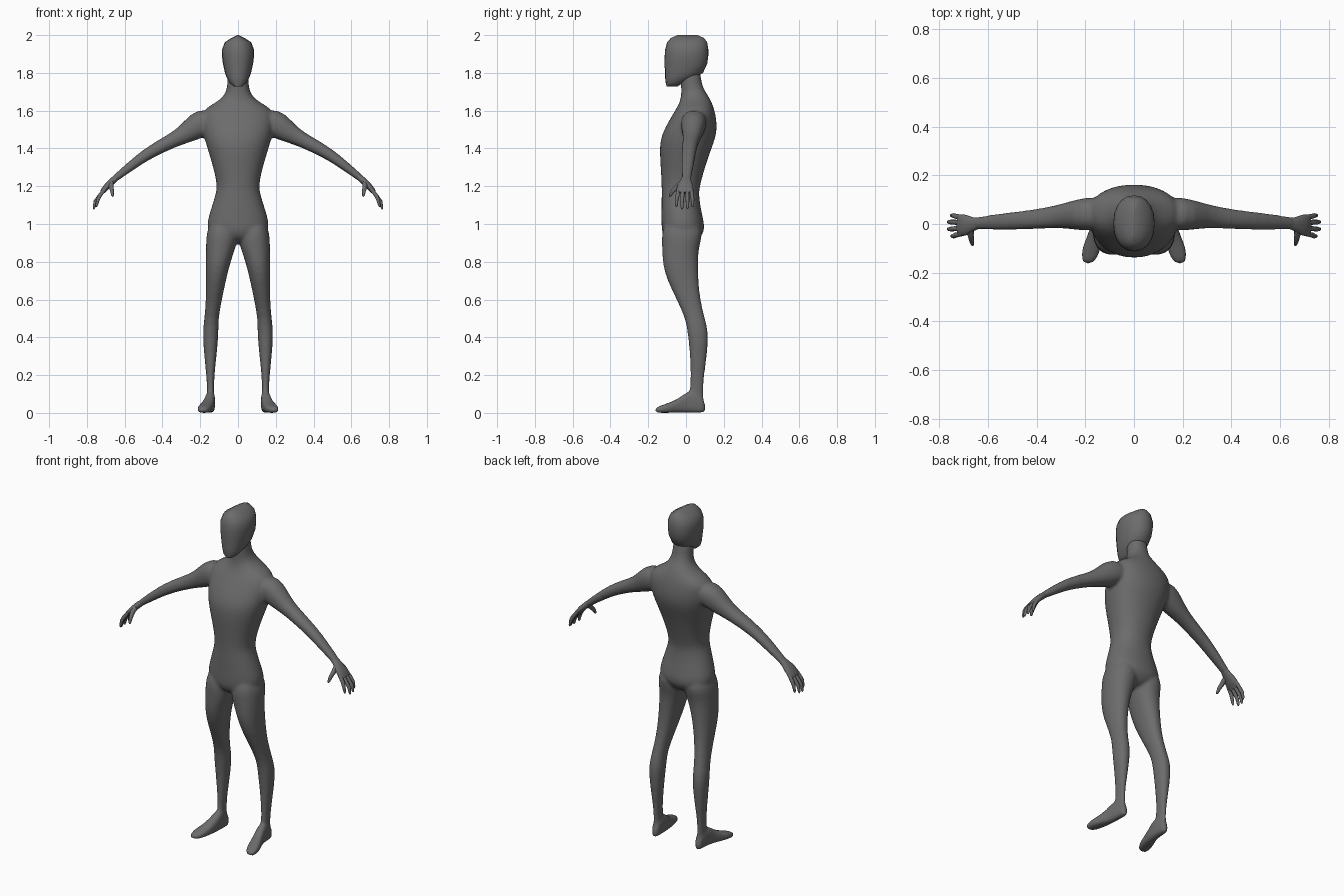
import bpy, bmesh, math
from mathutils import Vector

skin = bpy.data.materials.new("plain_grey")
skin.diffuse_color = (0.15, 0.15, 0.15, 1)


def loft(bm, rings):
    """Bridge rings of points into a closed tube."""
    rows = [[bm.verts.new(p) for p in r] for r in rings]
    n = len(rows[0])
    for a, b in zip(rows, rows[1:]):
        for i in range(n):
            bm.faces.new((a[i], a[(i + 1) % n], b[(i + 1) % n], b[i]))
    bm.faces.new(rows[0][::-1])
    bm.faces.new(rows[-1])


def oval(c, u, v, n=20, power=2.2):
    """Superellipse around c with half axes u and v."""
    pts = []
    for i in range(n):
        a = 2 * math.pi * i / n
        co, si = math.cos(a), math.sin(a)
        pts.append(Vector(c) + Vector(u) * math.copysign(abs(co) ** (2 / power), co)
                   + Vector(v) * math.copysign(abs(si) ** (2 / power), si))
    return pts


def column(bm, rows, power=2.2):
    """Upright tube from (z, x0, x1, y_front, y_back)."""
    loft(bm, [oval(((x0 + x1) / 2, (y0 + y1) / 2, z), ((x1 - x0) / 2, 0, 0),
                   (0, (y1 - y0) / 2, 0), power=power) for z, x0, x1, y0, y1 in rows])


def limb(bm, rows, n=20, side=(0, 1, 0)):
    """Tube along a path from (x, y, z, half_width, half_thickness)."""
    pts = [Vector(r[:3]) for r in rows]
    rings = []
    for i, r in enumerate(rows):
        t = (pts[min(i + 1, len(pts) - 1)] - pts[max(i - 1, 0)]).normalized()
        u = Vector(side)
        u = (u - t * u.dot(t)).normalized()
        rings.append(oval(pts[i], u * r[3], t.cross(u) * r[4], n))
    loft(bm, rings)


def mirror(bm):
    """Copy everything so far to the other side."""
    geo = bmesh.ops.duplicate(bm, geom=bm.verts[:] + bm.edges[:] + bm.faces[:])["geom"]
    for v in geo:
        if isinstance(v, bmesh.types.BMVert):
            v.co.x *= -1
    bmesh.ops.reverse_faces(bm, faces=[f for f in geo if isinstance(f, bmesh.types.BMFace)])


def finish(name, bm, angle=60):
    bmesh.ops.recalc_face_normals(bm, faces=bm.faces[:])
    me = bpy.data.meshes.new(name)
    bm.to_mesh(me)
    bm.free()
    me.materials.append(skin)
    ob = bpy.data.objects.new(name, me)
    bpy.context.collection.objects.link(ob)
    bpy.ops.object.select_all(action='DESELECT')
    bpy.context.view_layer.objects.active = ob
    ob.select_set(True)
    bpy.ops.object.shade_smooth_by_angle(angle=math.radians(angle))
    return ob


# Body: legs, feet and arms on one side, mirrored, then the torso
bm = bmesh.new()
column(bm, [
    (1.02, .03, .145, -.11, .07), (.95, .002, .168, -.13, .09), (.9, .004, .17, -.128, .076),
    (.85, .022, .17, -.127, .066), (.78, .044, .17, -.123, .065), (.7, .064, .17, -.1, .066),
    (.6, .085, .17, -.05, .076), (.5, .104, .178, -.004, .1), (.43, .102, .188, .008, .12),
    (.33, .11, .182, .019, .115), (.2, .125, .168, .025, .097), (.12, .128, .163, .02, .09),
    (.05, .126, .164, .0, .097), (.01, .126, .164, .0, .1)])
foot = [(.103, .144, .016, .05), (.085, .144, .022, .09), (.03, .146, .026, .125),
        (-.01, .15, .028, .1), (-.05, .16, .033, .07), (-.1, .175, .039, .05),
        (-.14, .184, .034, .037), (-.165, .19, .02, .026)]
loft(bm, [oval((x, y, h / 2), (w, 0, 0), (0, 0, h / 2), power=3) for y, x, w, h in foot])
limb(bm, [
    (.11, .05, 1.54, .06, .05), (.19, .04, 1.542, .072, .08), (.255, .036, 1.492, .058, .06),
    (.32, .03, 1.455, .046, .041), (.4, .02, 1.416, .041, .037), (.49, .013, 1.365, .037, .031),
    (.562, .008, 1.311, .034, .026), (.64, .004, 1.25, .025, .019), (.66, .0, 1.232, .027, .018)])
mirror(bm)
column(bm, [(z, -w, w, f, b) for z, w, f, b in [
    (.895, .04, -.07, .04), (.93, .13, -.12, .08), (.97, .168, -.131, .102),
    (1.02, .163, -.131, .094), (1.08, .145, -.131, .08), (1.16, .118, -.13, .068),
    (1.2, .113, -.13, .075), (1.26, .122, -.133, .09), (1.35, .148, -.139, .118),
    (1.42, .17, -.141, .145), (1.47, .184, -.13, .161), (1.52, .192, -.107, .166),
    (1.58, .195, -.072, .158), (1.615, .172, -.05, .148), (1.645, .115, -.034, .137),
    (1.68, .072, -.026, .118), (1.72, .058, -.026, .09), (1.77, .056, -.03, .08),
    (1.84, .05, -.03, .07)]])
body = finish("body", bm)
sub = body.modifiers.new("round", 'SUBSURF')
sub.levels = sub.render_levels = 1
fuse = body.modifiers.new("fuse", 'REMESH')
fuse.mode, fuse.voxel_size, fuse.use_smooth_shade = 'VOXEL', .009, True
soft = body.modifiers.new("soften", 'SMOOTH')
soft.factor, soft.iterations = .5, 6

# Head with a ridge along the crown
bm = bmesh.new()
column(bm, [(z, -w, w, f, b) for z, w, f, b in [
    (1.728, .022, -.102, -.045), (1.745, .042, -.107, -.02), (1.775, .06, -.111, .05),
    (1.8, .069, -.112, .09), (1.85, .08, -.113, .113), (1.89, .085, -.113, .118),
    (1.925, .084, -.11, .118), (1.962, .07, -.1, .112), (1.985, .035, -.08, .095),
    (2.0, .004, -.045, .06)]])
finish("head", bm, 50)

# Hands: palm, four fingers and thumb
bm = bmesh.new()
limb(bm, [(.635, .004, 1.253, .022, .016), (.66, .0, 1.232, .028, .018),
          (.69, -.004, 1.203, .042, .017), (.715, -.006, 1.175, .045, .014),
          (.722, -.006, 1.165, .04, .009)], 16)
for y0, y1, x1, z1 in [(-.04, -.05, .748, 1.09), (-.017, -.021, .762, 1.078),
                       (.006, .008, .762, 1.08), (.028, .035, .75, 1.09)]:
    limb(bm, [(.705, y0, 1.185, .01, .01), (.732, (y0 + y1) / 2, 1.15, .0105, .011),
              (x1 - .007, y1, z1 + .04, .0095, .01), (x1, y1, z1 + .01, .0075, .007),
              (x1 + .001, y1, z1, .003, .003)], 10)
limb(bm, [(.668, -.015, 1.222, .012, .014), (.672, -.045, 1.2, .013, .014),
          (.667, -.07, 1.175, .01, .011), (.664, -.083, 1.152, .007, .008),
          (.663, -.086, 1.145, .003, .003)], 10, (1, 0, 0))
mirror(bm)
finish("hands", bm)
